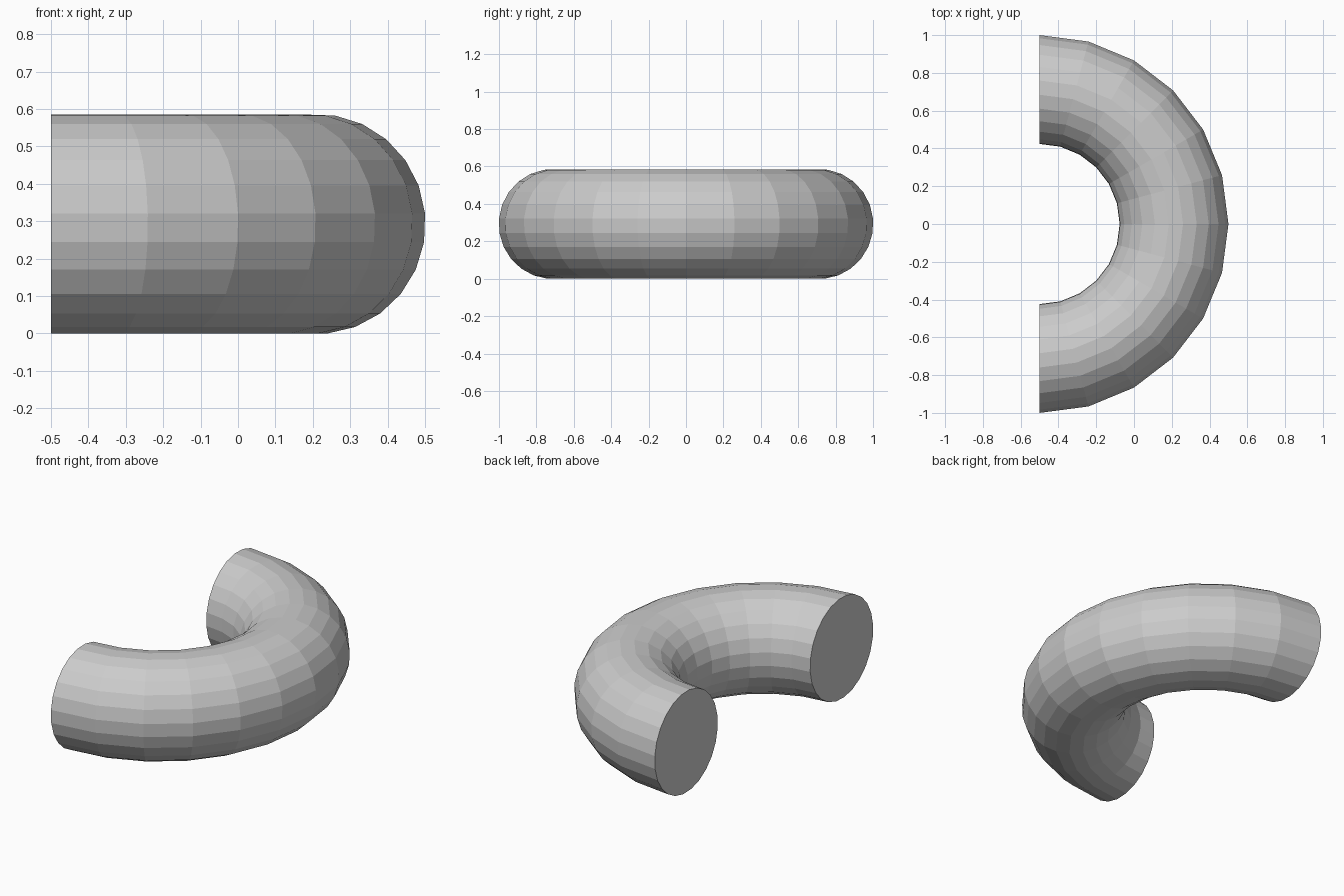
import bpy, bmesh
from math import cos, sin, radians, pi

if "Cube" in bpy.data.objects:
    bpy.data.objects.remove(bpy.data.objects["Cube"])

ARC_STEPS, SIDES = 12, 24
HALF_W, HALF_H = 0.288, 0.2925      # tube half width and half height
TWIST = radians(5.5)                # rotation of the cross-section
K = 1 / cos(TWIST)                  # vertex radius for those extents
RING = 1 - HALF_W                   # bend radius of the centre line

bm = bmesh.new()

# Cross-section rings swept through a half circle
rings = []
for i in range(ARC_STEPS + 1):
    a = -pi / 2 + pi * i / ARC_STEPS
    ring = []
    for j in range(SIDES):
        t = TWIST + 2 * pi * j / SIDES
        r = RING + HALF_W * K * cos(t)
        ring.append(bm.verts.new((-0.5 + r * cos(a), r * sin(a),
                                  HALF_H + HALF_H * K * sin(t))))
    rings.append(ring)

# Tube wall
for r0, r1 in zip(rings, rings[1:]):
    for j in range(SIDES):
        k = (j + 1) % SIDES
        bm.faces.new((r0[j], r1[j], r1[k], r0[k]))

# End caps
bm.faces.new(rings[0])
bm.faces.new(rings[-1][::-1])
bmesh.ops.recalc_face_normals(bm, faces=bm.faces[:])

mesh = bpy.data.meshes.new("half_ring_tube")
bm.to_mesh(mesh)
bm.free()
bpy.context.collection.objects.link(bpy.data.objects.new("half_ring_tube", mesh))
